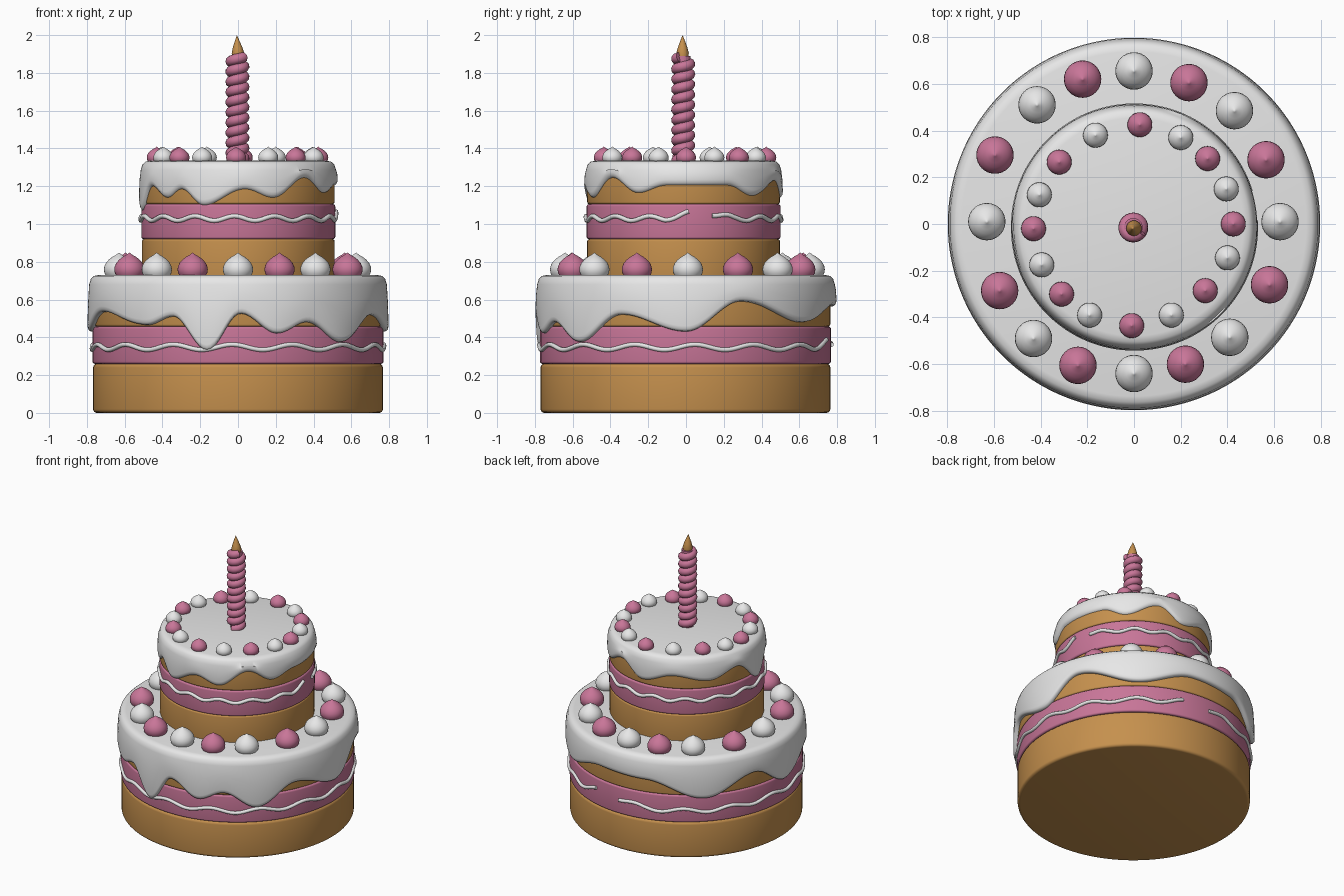
import bpy, bmesh, math

if "Cube" in bpy.data.objects:
    bpy.data.objects.remove(bpy.data.objects["Cube"])


def material(name, rgb):
    m = bpy.data.materials.new(name)
    m.diffuse_color = (*rgb, 1)
    m.use_nodes = True
    m.node_tree.nodes["Principled BSDF"].inputs["Base Color"].default_value = m.diffuse_color
    return m


SPONGE = material("sponge brown", (0.56, 0.28, 0.075))
PINK = material("pink cream", (0.58, 0.18, 0.315))
WHITE = material("white icing", (0.8, 0.8, 0.8))


def lathe(name, profile, mat, centre=(0, 0), segs=96):
    """profile: list of (r, z), or a function of the angle giving one.
    Angle 0 is the front (-y), growing towards +x."""
    bm = bmesh.new()
    cols = []
    for i in range(segs):
        a = 2 * math.pi * i / segs
        pts = profile(a) if callable(profile) else profile
        cols.append([bm.verts.new((centre[0] + r * math.sin(a),
                                   centre[1] - r * math.cos(a), z)) for r, z in pts])
    for i in range(segs):
        p, q = cols[i], cols[(i + 1) % segs]
        for j in range(len(p) - 1):
            bm.faces.new((p[j], q[j], q[j + 1], p[j + 1]))
    bmesh.ops.remove_doubles(bm, verts=bm.verts, dist=1e-5)
    bmesh.ops.recalc_face_normals(bm, faces=bm.faces)
    me = bpy.data.meshes.new(name)
    bm.to_mesh(me)
    bm.free()
    for f in me.polygons:
        f.use_smooth = True
    me.set_sharp_from_angle(angle=math.radians(50))
    me.materials.append(mat)
    ob = bpy.data.objects.new(name, me)
    bpy.context.collection.objects.link(ob)
    return ob


def layer(name, r, z0, z1, mat, centre, b=0.012):
    """Cake layer: a disc with rounded edges."""
    arc = [(b * math.sin(t * math.pi / 8), b * (1 - math.cos(t * math.pi / 8))) for t in range(5)]
    low = [(r - b + s, z0 + c) for s, c in arc]
    high = [(r - b + s, z1 - c) for s, c in reversed(arc)]
    lathe(name, [(0, z0)] + low + high + [(0, z1)], mat, centre)


def icing(name, r, r_in, top, drips, centre):
    """Icing cap whose lower edge follows the (degrees, height) drip list."""
    ends = [(drips[-1][0] - 360, drips[-1][1])] + drips + [(drips[0][0] + 360, drips[0][1])]

    def profile(a):
        d = math.degrees(a)
        if d > ends[-1][0]:
            d -= 360
        for (d0, z0), (d1, z1) in zip(ends, ends[1:]):
            if d0 <= d <= d1:
                t = (1 - math.cos(math.pi * (d - d0) / (d1 - d0))) / 2
                z = z0 + (z1 - z0) * t
                break
        return [(0, top), (r - 0.06, top), (r - 0.035, top - 0.005), (r - 0.018, top - 0.02),
                (r - 0.009, top - 0.05), (r - 0.003, (top + z) / 2), (r, z + 0.03),
                (r - 0.003, z + 0.014), (r - 0.011, z + 0.003), (r_in, z),
                (r_in - 0.03, z + 0.02), (r_in - 0.03, top - 0.02), (0, top - 0.02)]
    lathe(name, profile, WHITE, centre, 240)


def tube(name, points, radius, mat):
    cu = bpy.data.curves.new(name, 'CURVE')
    cu.dimensions = '3D'
    cu.bevel_depth = radius
    cu.bevel_resolution = 3
    cu.use_fill_caps = True
    sp = cu.splines.new('POLY')
    sp.points.add(len(points) - 1)
    for p, co in zip(sp.points, points):
        p.co = (*co, 1)
    sp.use_smooth = True
    cu.materials.append(mat)
    ob = bpy.data.objects.new(name, cu)
    bpy.context.collection.objects.link(ob)
    bpy.ops.object.select_all(action='DESELECT')
    ob.select_set(True)
    bpy.context.view_layer.objects.active = ob
    bpy.ops.object.convert(target='MESH')


def piping(name, r, z, amp, start, end, waves, centre):
    """Wavy piped line that does not quite close."""
    pts = []
    for i in range(301):
        a = math.radians(start + (end - start) * i / 300)
        lift = 0.025 * (max(0, i - 288) + max(0, 12 - i)) / 12
        h = z + amp * math.cos(a * waves + 0.6) + lift
        pts.append((centre[0] + r * math.sin(a), centre[1] - r * math.cos(a), h))
    tube(name, pts, 0.012, WHITE)


LOW, UP = (0, -0.003), (0.002, -0.013)

# Lower tier
layer("lower_sponge_base", 0.767, 0.0, 0.26, SPONGE, LOW, 0.02)
layer("lower_cream_layer", 0.77, 0.26, 0.457, PINK, LOW)
layer("lower_sponge_top", 0.767, 0.457, 0.70, SPONGE, LOW)
icing("lower_icing", 0.797, 0.766, 0.73, [
    (1, .525), (15.5, .42), (28, .48), (44, .375), (64, .52), (90, .43), (112, .59),
    (142, .48), (170, .57), (195, .56), (224, .44), (250, .57), (271, .43), (295, .535),
    (322, .465), (334, .51), (348, .33)], (0, 0))
piping("lower_piping", 0.773, 0.348, 0.014, 180, 525, 15, LOW)

# Upper tier
layer("upper_sponge_base", 0.51, 0.70, 0.92, SPONGE, UP)
layer("upper_cream_layer", 0.513, 0.92, 1.105, PINK, UP)
layer("upper_sponge_top", 0.51, 1.105, 1.31, SPONGE, UP)
icing("upper_icing", 0.526, 0.509, 1.335, [
    (4, 1.185), (21, 1.14), (43, 1.245), (62, 1.165), (80, 1.205), (117, 1.205),
    (135, 1.15), (160, 1.23), (180, 1.14), (205, 1.2), (232, 1.16), (255, 1.22),
    (280, 1.07), (298, 1.2), (313, 1.14), (324, 1.185), (339, 1.1)], UP)
piping("upper_piping", 0.517, 1.03, 0.012, 107, 453, 15, UP)

# Piped cream dollops round each tier, alternating colours
DOLLOP = [(0, 0), (.85, 0), (.96, .12), (1, .28), (.97, .42), (.86, .58), (.66, .73),
          (.42, .85), (.2, .93), (.08, .99), (0, 1.03)]


def dollops(name, spots, z, r, h, mats):
    for i, c in enumerate(spots):
        lathe(f"{name}_{i + 1}", [(r * a, z + h * b) for a, b in DOLLOP], mats[i % 2], c, 32)


dollops("lower_dollop", [
    (0, -.64), (.22, -.6), (.41, -.485), (.58, -.26), (.625, .01), (.565, .275), (.43, .485),
    (.235, .605), (0, .655), (-.22, .62), (-.415, .51), (-.595, .295), (-.63, .01),
    (-.575, -.285), (-.43, -.49), (-.24, -.605)], 0.725, 0.08, 0.12, (WHITE, PINK))
dollops("upper_dollop", [
    (-.01, -.435), (.16, -.39), (.305, -.285), (.4, -.145), (.425, 0), (.395, .15),
    (.315, .28), (.2, .37), (.025, .425), (-.165, .38), (-.32, .265), (-.405, .125),
    (-.43, -.02), (-.395, -.175), (-.31, -.3), (-.19, -.39)], 1.33, 0.053, 0.077, (PINK, WHITE))

# Coiled candle
CX, CY = -0.003, -0.015
lathe("candle_core", [(0, 1.32), (.04, 1.32), (.04, 1.89), (0, 1.89)], PINK, (CX, CY), 32)
TURNS, STEPS = 10.17, 24
n = int(TURNS * STEPS)
tube("candle_coil", [(CX + .036 * math.sin(2 * math.pi * i / STEPS),
                      CY - .036 * math.cos(2 * math.pi * i / STEPS),
                      1.335 + 0.548 * i / n) for i in range(n + 1)], 0.028, PINK)

# Flame, tip leaning slightly
flame = lathe("flame", [(0, 1.87), (.03, 1.88), (.033, 1.905), (.025, 1.935), (.014, 1.965),
                        (.006, 1.985), (0, 2.0)], SPONGE, (0, -0.018), 24)
for v in flame.data.vertices:
    v.co.x -= 0.06 * max(0, v.co.z - 1.9)
